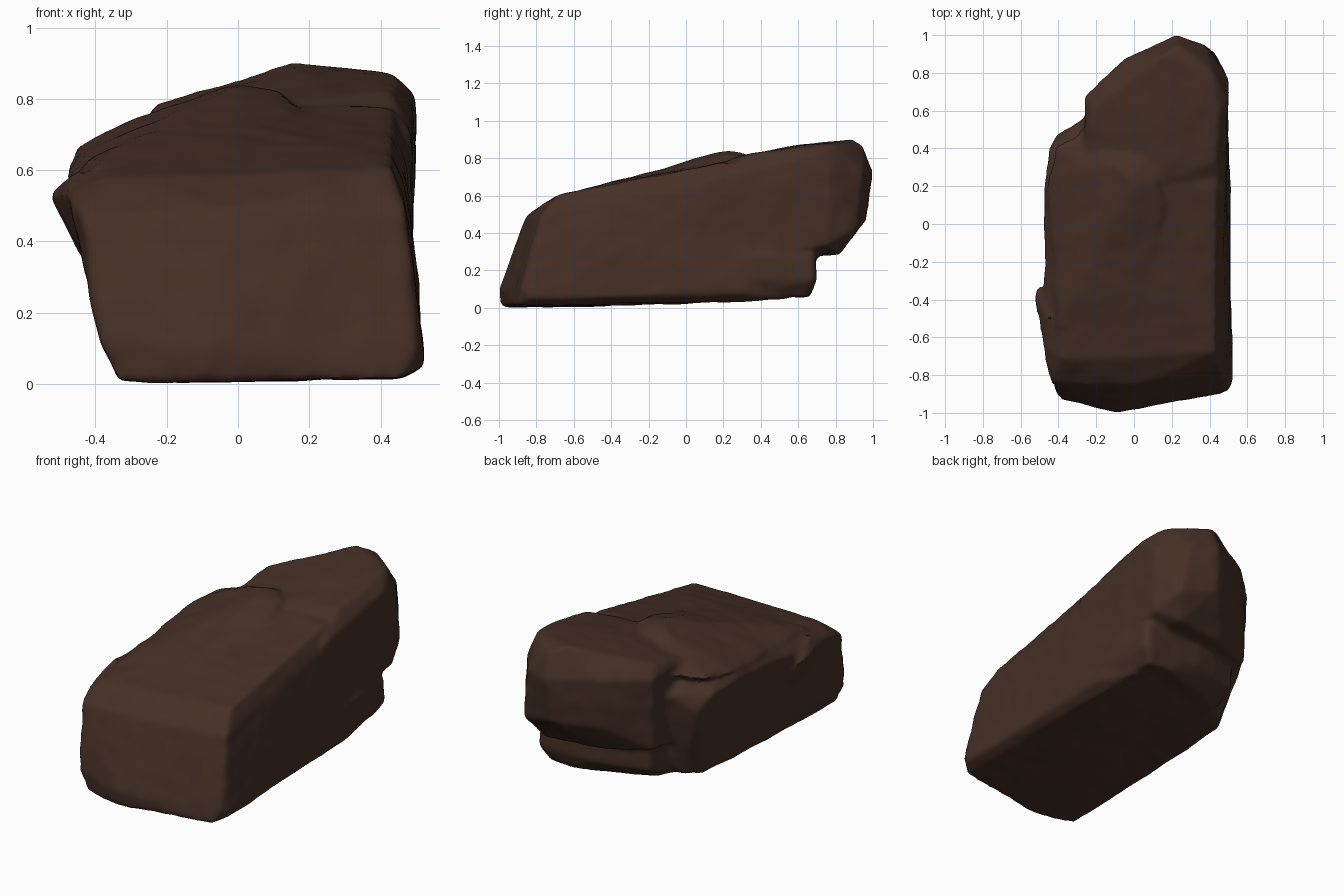
import bpy
import bmesh
from mathutils import Vector, noise

default_cube = bpy.data.objects.get("Cube")
if default_cube:
    bpy.data.objects.remove(default_cube, do_unlink=True)

# Material
brown = bpy.data.materials.new("dark brown stone")
brown.use_nodes = True
colour = (.06, .029, .019, 1)
brown.diffuse_color = colour
shader = next(n for n in brown.node_tree.nodes if n.type == "BSDF_PRINCIPLED")
shader.inputs["Base Color"].default_value = colour
shader.inputs["Roughness"].default_value = .9


def add_chunk(bm, points):
    """Add one closed, faceted lump wrapped around its corner points."""
    chunk = bmesh.new()
    for point in points:
        chunk.verts.new(point)
    result = bmesh.ops.convex_hull(chunk, input=chunk.verts[:])
    unused = [g for g in result["geom_interior"] if isinstance(g, bmesh.types.BMVert)]
    bmesh.ops.delete(chunk, geom=unused, context="VERTS")
    bmesh.ops.recalc_face_normals(chunk, faces=chunk.faces[:])
    temporary = bpy.data.meshes.new("chunk")
    chunk.to_mesh(temporary)
    chunk.free()
    bm.from_mesh(temporary)
    bpy.data.meshes.remove(temporary)


# Long main body with a sloping front and an undercut side
main_body = [
    (-.34, -.93, 0), (-.1, -.99, 0), (.2, -.94, .01), (.46, -.9, .015),
    (.525, -.82, .05), (.515, -.3, .08), (.505, .3, .08), (.45, .3, .03),
    (.45, -.5, .02), (.44, .55, .05), (-.28, .42, .08), (-.34, .32, .06),
    (-.1, -1, .1), (.5, -.88, .1), (-.39, -.93, .12), (-.44, -.84, .47),
    (.47, -.78, .49), (0, -.86, .49), (-.48, -.66, .53), (.43, -.68, .61),
    (-.38, -.71, .58), (0, -.71, .59), (.43, .2, .775), (.47, .4, .72),
    (-.475, .2, .61), (-.455, .4, .58), (-.41, .47, .5), (-.26, .57, .6),
    (-.38, .2, .7), (.1, .2, .785), (.1, -.2, .71),
]

# Local bulge on the undercut side
side_bulge = [
    (-.525, -.4, .53), (-.515, -.33, .52), (-.48, -.66, .53), (-.45, -.5, .6),
    (-.45, -.34, .38), (-.43, -.6, .35), (-.3, -.4, .45),
]

# Raised slab lying on the top
top_slab = [
    (-.4, -.55, .61), (0, -.6, .615), (-.465, .2, .655), (-.42, .41, .67),
    (-.26, .52, .69), (-.27, .3, .755), (-.1, .3, .82), (0, .22, .845),
    (.05, .33, .825), (.12, .24, .82), (.16, .1, .785), (-.05, 0, .78),
    (-.3, 0, .5), (0, .2, .5),
]

# Overhanging lump at the back
back_block = [
    (-.26, .3, .73), (-.26, .68, .73), (-.23, .6, .785), (-.05, .88, .74),
    (.15, .89, .9), (.24, .95, .87), (.22, 1, .73), (.38, .95, .72),
    (.5, .77, .72), (.5, .66, .81), (.42, .8, .875), (.45, .6, .86),
    (.2, .55, .865), (.43, .33, .82), (.25, .3, .815), (.48, .1, .69),
    (.1, .2, .785), (.2, .97, .47), (.42, .91, .42), (-.05, .85, .45),
    (.49, .75, .33), (.35, .82, .285), (0, .77, .28), (-.25, .66, .3),
    (-.25, .2, .26), (.48, .2, .26),
]

# Low ledge tucked beneath the overhang, sloping in towards its foot
ledge_foot = [(.46, .3), (.43, .65), (.3, .66), (.1, .6), (-.15, .5), (-.26, .3)]
ledge_top = [(.5, .3), (.49, .68), (.45, .7), (.1, .69), (-.2, .62), (-.26, .3)]
lower_ledge = [(x, y, .06) for x, y in ledge_foot]
lower_ledge += [(x, y, z) for x, y in ledge_top for z in (.15, .28)]

bm = bmesh.new()
for chunk_points in (main_body, side_bulge, top_slab, back_block, lower_ledge):
    add_chunk(bm, chunk_points)
mesh = bpy.data.meshes.new("rock")
bm.to_mesh(mesh)
bm.free()
rock = bpy.data.objects.new("rock", mesh)
bpy.context.collection.objects.link(rock)

# Fuse the chunks into one skin and wear down the edges
remesh = rock.modifiers.new("fuse", "REMESH")
remesh.mode = "VOXEL"
remesh.voxel_size = .016
soften = rock.modifiers.new("wear", "SMOOTH")
soften.factor = .5
soften.iterations = 6
depsgraph = bpy.context.evaluated_depsgraph_get()
fused = bpy.data.meshes.new_from_object(rock.evaluated_get(depsgraph))
rock.modifiers.clear()
rock.data = fused
bpy.data.meshes.remove(mesh)
fused.name = "rock"

# Broad dents and fine roughness
bm = bmesh.new()
bm.from_mesh(fused)
bm.normal_update()
offsets = []
for vert in bm.verts:
    broad = noise.noise(vert.co * 4)
    fine = noise.noise(vert.co * 11 + Vector((5, 2, 7)))
    offsets.append(vert.normal * (broad * .008 + fine * .004))
for vert, offset in zip(bm.verts, offsets):
    vert.co += offset
bm.to_mesh(fused)
bm.free()

fused.materials.clear()
fused.materials.append(brown)

bpy.ops.object.select_all(action="DESELECT")
rock.select_set(True)
bpy.context.view_layer.objects.active = rock
bpy.ops.object.shade_smooth_by_angle(angle=.7)
